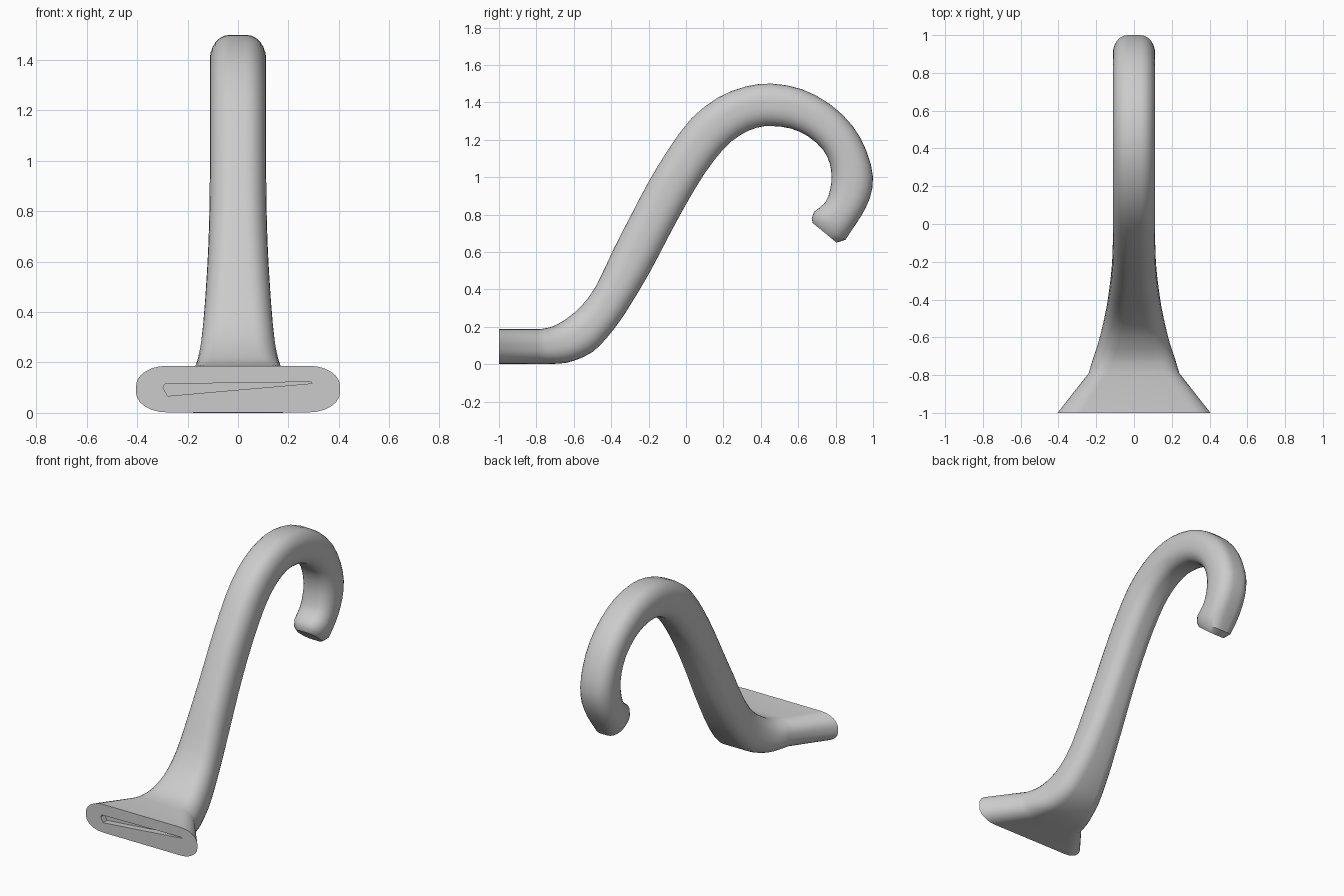
import bpy, bmesh, math
from mathutils import Vector

if "Cube" in bpy.data.objects:
    bpy.data.objects.remove(bpy.data.objects["Cube"])

grey = bpy.data.materials.new("plain grey")
grey.diffuse_color = (0.6, 0.6, 0.6, 1)
grey.use_nodes = True
grey.node_tree.nodes["Principled BSDF"].inputs["Base Color"].default_value = grey.diffuse_color

# Stations along the bent arm: inner edge (y, z), outer edge (y, z), half width
FLANGE = (-1, .002, -1, .187, .405)
ARM = [
    (-.79, .0, -.79, .187, .24), (-.68, .003, -.74, .194, .215),
    (-.60, .018, -.69, .212, .192), (-.50, .065, -.63, .25, .17),
    (-.42, .145, -.56, .31, .153), (-.33, .265, -.48, .42, .138),
    (-.20, .48, -.385, .62, .123), (-.10, .67, -.295, .795, .115),
    (0, .855, -.2, .975, .112), (.10, 1.02, -.09, 1.155, .112),
    (.20, 1.15, .03, 1.315, .112), (.29, 1.225, .17, 1.425, .112),
    (.38, 1.265, .32, 1.485, .112), (.46, 1.273, .46, 1.5, .112),
    (.56, 1.26, .62, 1.47, .112), (.65, 1.22, .77, 1.39, .112),
    (.73, 1.15, .89, 1.275, .112), (.768, 1.075, .965, 1.14, .112),
    (.778, 1.0, 1.0, 1.0, .112), (.77, .93, .982, .885, .112),
    (.745, .865, .935, .79, .112), (.685, .815, .885, .715, .11)]
TIP = [(.672, .78, .853, .665, .10), (.677, .755, .805, .65, .075)]
SLOT = [(-.297, .10), (-.28, .067), (.293, .117), (.29, .123), (-.29, .115)]


def smooth_path(pts, steps):
    """Catmull-Rom interpolation of all station values."""
    p = [pts[0]] + pts + [pts[-1]]
    out = []
    for i in range(1, len(p) - 2):
        for s in range(steps):
            t = s / steps
            out.append(tuple(
                .5 * (2 * b + (c - a) * t + (2*a - 5*b + 4*c - d) * t**2
                      + (3*b - a - 3*c + d) * t**3)
                for a, b, c, d in zip(*p[i - 1:i + 3])))
    return out + [pts[-1]]


def ring(bm, station, corner=6):
    """Rounded rectangle spanning the inner and outer edge."""
    y0, z0, y1, z1, hw = station
    mid = Vector((0, (y0 + y1) / 2, (z0 + z1) / 2))
    up = Vector((0, (y1 - y0) / 2, (z1 - z0) / 2))
    rx = min(.08 + .15 * max(0, hw - .112), hw * .75)
    ry = .86
    verts = []
    for q, (sx, sy) in enumerate([(1, 1), (-1, 1), (-1, -1), (1, -1)]):
        for k in range(corner + 1):
            a = math.pi / 2 * (q + k / corner)
            x = sx * (hw - rx) + rx * math.cos(a)
            v = sy * (1 - ry) + ry * math.sin(a)
            verts.append(bm.verts.new(mid + up * v + Vector((x, 0, 0))))
    return verts


def skin(bm, a, b):
    n = len(a)
    for i in range(n):
        j = (i + 1) % n
        bm.faces.new((a[i], a[j], b[j], b[i]))


bm = bmesh.new()

# Flared foot, arm and blunt tip as one continuous skin
rings = [ring(bm, s) for s in [FLANGE] + smooth_path(ARM, 2) + TIP]
for a, b in zip(rings, rings[1:]):
    skin(bm, a, b)
bm.faces.new(rings[-1])

# Flat mounting face with a narrow recessed wedge slot
mouth = [bm.verts.new((x, -1, z)) for x, z in SLOT]
floor = [bm.verts.new((x, -.96, z)) for x, z in SLOT]
skin(bm, mouth, floor)
bm.faces.new(floor)
for v in rings[0]:
    v.co.y = -1
edges = [e for e in bm.edges if e.is_boundary]
bmesh.ops.triangle_fill(bm, use_beauty=True, edges=edges, normal=(0, -1, 0))
bmesh.ops.recalc_face_normals(bm, faces=bm.faces[:])

mesh = bpy.data.meshes.new("hook_arm")
bm.to_mesh(mesh)
bm.free()
mesh.materials.append(grey)
hook = bpy.data.objects.new("hook_arm", mesh)
bpy.context.collection.objects.link(hook)
bpy.context.view_layer.objects.active = hook
hook.select_set(True)
bpy.ops.object.shade_smooth_by_angle(angle=math.radians(35))
